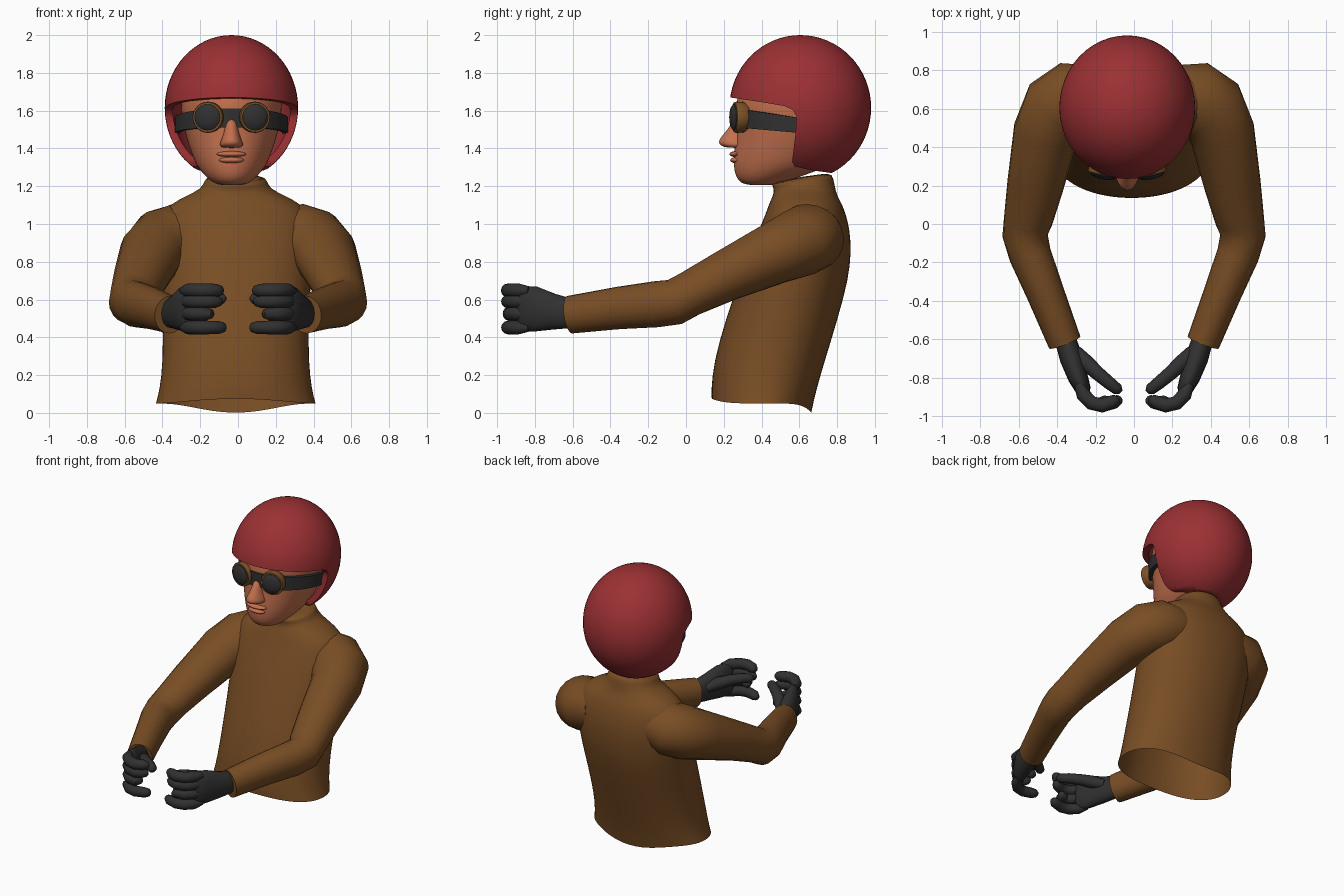
import bpy, bmesh, math
from mathutils import Vector, Matrix

if "Cube" in bpy.data.objects:
    bpy.data.objects.remove(bpy.data.objects["Cube"])

CX = -0.035  # the head sits slightly off centre


def material(name, rgb):
    m = bpy.data.materials.new(name)
    m.diffuse_color = (*rgb, 1)
    m.use_nodes = True
    m.node_tree.nodes["Principled BSDF"].inputs["Base Color"].default_value = m.diffuse_color
    return m


RED = material("helmet red", (0.33, 0.03, 0.034))
BROWN = material("jacket brown", (0.19, 0.075, 0.018))
SKIN = material("skin", (0.54, 0.16, 0.075))
DARK = material("dark grey", (0.03, 0.03, 0.031))
RIM = material("goggle rim brown", (0.21, 0.085, 0.022))


def finish(bm, name, mat, angle=50, subsurf=0):
    bmesh.ops.recalc_face_normals(bm, faces=bm.faces)
    me = bpy.data.meshes.new(name)
    bm.to_mesh(me)
    bm.free()
    me.materials.append(mat)
    me.shade_smooth()
    me.set_sharp_from_angle(angle=math.radians(angle))
    ob = bpy.data.objects.new(name, me)
    bpy.context.collection.objects.link(ob)
    if subsurf:
        ob.modifiers.new("smooth", 'SUBSURF').levels = subsurf
        ob.modifiers["smooth"].render_levels = subsurf
    return ob


def skin_rings(bm, rings, cap_start=True, cap_end=True):
    vs = [[bm.verts.new(p) for p in r] for r in rings]
    n = len(vs[0])
    for a, b in zip(vs, vs[1:]):
        for i in range(n):
            j = (i + 1) % n
            bm.faces.new((a[i], a[j], b[j], b[i]))
    if cap_start:
        bm.faces.new(vs[0][::-1])
    if cap_end:
        bm.faces.new(vs[-1])


def oval(z, front, back, w, cx, n=32, power=1.0):
    # horizontal ring given by its front, back and half width
    out = []
    for i in range(n):
        a = 2 * math.pi * i / n
        c, s = math.cos(a), math.sin(a)
        x = math.copysign(abs(c) ** power, c) * w
        y = (front + back) / 2 + math.copysign(abs(s) ** power, s) * (back - front) / 2
        out.append(Vector((cx + x, y, z)))
    return out


def tube(bm, pts, n=16):
    # pts: (x, y, z, horizontal radius, vertical radius)
    P = [Vector(p[:3]) for p in pts]
    rings = []
    for i, p in enumerate(pts):
        t = Vector((0, 0, 0))
        if i:
            t += (P[i] - P[i - 1]).normalized()
        if i < len(P) - 1:
            t += (P[i + 1] - P[i]).normalized()
        t.normalize()
        side = t.cross(Vector((0, 0, 1))).normalized()
        up = side.cross(t)
        rings.append([P[i] + side * p[3] * math.cos(2 * math.pi * k / n)
                      + up * p[4] * math.sin(2 * math.pi * k / n) for k in range(n)])
    skin_rings(bm, rings)


def ball(bm, loc, r, u=24, v=14):
    bmesh.ops.create_uvsphere(bm, u_segments=u, v_segments=v, radius=1,
                              matrix=Matrix.Translation(loc) @ Matrix.Diagonal((*r, 1)))


# Jacket body with open wavy hem and slanted collar
body = [(.05, .135, .665, .425), (.12, .132, .69, .405), (.27, .145, .735, .387),
        (.5, .21, .805, .388), (.7, .28, .86, .40), (.85, .335, .877, .41),
        (.97, .385, .868, .41), (1.05, .42, .848, .395), (1.11, .44, .825, .34),
        (1.15, .46, .80, .26), (1.185, .465, .79, .185), (1.22, .458, .78, .167),
        (1.25, .45, .77, .16)]
rings = [oval(*r, -.012, power=.93) for r in body]
for i, p in enumerate(rings[0]):
    s = math.sin(2 * math.pi * i / 32)
    p.z += -.05 * s ** 6 if s > 0 else .025 * abs(s) ** 4
for k, tilt in ((-3, .05), (-2, .12), (-1, .2)):
    for p in rings[k]:
        p.z += tilt * (p.y - .61)
bm = bmesh.new()
skin_rings(bm, rings, cap_start=False)
finish(bm, "jacket_body", BROWN, 60, 1)

# Sleeves and gloves
for side, s in (("left", 1), ("right", -1)):
    bm = bmesh.new()
    sleeve = [(.20, .68, .95, .15, .15), (.31, .655, .93, .195, .18), (.40, .60, .90, .19, .182),
              (.46, .47, .845, .17, .165), (.513, .2, .72, .147, .135), (.55, .02, .63, .127, .12),
              (.566, -.06, .587, .118, .122), (.54, -.16, .575, .11, .122),
              (.46, -.36, .555, .098, .112), (.36, -.615, .52, .087, .1)]
    tube(bm, [(p[0] * s, *p[1:]) for p in sleeve], 20)
    finish(bm, side + "_sleeve", BROWN, 60)

    bm = bmesh.new()
    palm = [(.36, -.59, .525, .055, .075), (.325, -.70, .535, .06, .095),
            (.29, -.80, .55, .052, .12), (.262, -.865, .55, .04, .118), (.25, -.89, .55, .02, .09)]
    tube(bm, [(p[0] * s, *p[1:]) for p in palm])
    for z, r, reach in ((.648, .037, .0), (.59, .036, .005), (.525, .035, .05), (.452, .036, -.015)):
        path = [(.29, -.83, .6), (.265, -.885, 1), (.22, -.93, 1), (.165, -.943, 1),
                (.115 + reach, -.925, .95), (.09 + reach, -.91, .7), (.08 + reach, -.903, .25)]
        tube(bm, [(x * s, y, z, r * k, r * k) for x, y, k in path], 12)
    thumb = [(.30, -.66, .55, .03), (.25, -.72, .575, .042), (.19, -.775, .595, .037),
             (.13, -.825, .605, .034), (.085, -.86, .605, .03), (.068, -.875, .605, .012)]
    tube(bm, [(x * s, y, z, r, r) for x, y, z, r in thumb], 12)
    finish(bm, side + "_glove", DARK, 70)

# Head with nose and lips
head = [(1.205, .33, .48, .06), (1.217, .29, .52, .095), (1.25, .262, .6, .135),
        (1.30, .252, .75, .18), (1.36, .25, .82, .207), (1.44, .262, .86, .235),
        (1.52, .27, .88, .255), (1.60, .262, .9, .268), (1.70, .27, .9, .27),
        (1.80, .34, .86, .23), (1.88, .46, .74, .13)]
bm = bmesh.new()
skin_rings(bm, [oval(*r, CX) for r in head])
finish(bm, "head", SKIN, 60, 1)

nose = [(1.57, .262, .34, .028), (1.50, .22, .34, .036), (1.46, .182, .35, .048),
        (1.435, .168, .36, .06), (1.415, .18, .36, .065), (1.402, .215, .35, .05)]
bm = bmesh.new()
skin_rings(bm, [oval(*r, CX, 16) for r in nose])
finish(bm, "nose", SKIN, 70, 1)

bm = bmesh.new()
ball(bm, (CX, .265, 1.37), (.078, .035, .016))
ball(bm, (CX, .268, 1.338), (.066, .034, .017))
finish(bm, "lips", SKIN)

# Open-face helmet: hollow ball cut by a side profile
bm = bmesh.new()
C = Vector((CX, .605, 1.615))
ball(bm, C, (.353, .375, .385), 48, 32)
helmet = finish(bm, "helmet", RED, 40)
shell = helmet.modifiers.new("shell", 'SOLIDIFY')
shell.thickness = .04
profile = [(0, 1.68), (.22, 1.672), (.40, 1.645), (.52, 1.625), (.565, 1.605), (.585, 1.57),
           (.58, 1.48), (.562, 1.33), (.575, 1.305), (.66, 1.285), (.77, 1.27), (1.1, 1.25),
           (1.1, 1.0), (0, 1.0)]
bm = bmesh.new()
skin_rings(bm, [[Vector((x, y, z)) for y, z in profile] for x in (-1, 1)])
cutter = finish(bm, "helmet_cutter", RED)
cutter.hide_render = True
cut = helmet.modifiers.new("opening", 'BOOLEAN')
cut.operation, cut.solver, cut.object = 'DIFFERENCE', 'EXACT', cutter
bpy.context.view_layer.objects.active = helmet
helmet.select_set(True)
for m in ("shell", "opening"):
    bpy.ops.object.modifier_apply(modifier=m)
bpy.data.objects.remove(cutter)
helmet.data.set_sharp_from_angle(angle=math.radians(40))

# Goggle strap around the face
bm = bmesh.new()
rings = []
for i in range(33):
    a = math.pi * (1.0 + i / 32) + math.copysign(.08, i - 16) * (abs(i - 16) / 16)
    c, s = math.cos(a), math.sin(a)
    y = .6 + .335 * s
    zc = 1.562 - .04 * (y - .265) / .335
    h = .05 - .01 * (y - .265) / .335
    rings.append([Vector((CX + (.295 + d) * c, .6 + (.335 + d) * s, zc + e * h))
                  for d, e in ((-.025, -1), (.005, -1), (.005, 1), (-.025, 1))])
skin_rings(bm, rings)
finish(bm, "goggle_strap", DARK, 35)

# Goggle rims and lenses, turned slightly outward
for side, s in (("left", 1), ("right", -1)):
    place = (Matrix.Translation((CX + s * .12, .285, 1.565))
             @ Matrix.Rotation(s * math.radians(12), 4, 'Z')
             @ Matrix.Rotation(math.radians(90), 4, 'X'))
    for name, mat, steps in (
            ("goggle_rim", RIM, [(-.04, .07), (-.02, .08), (.02, .083), (.03, .079), (.03, .068)]),
            ("goggle_lens", DARK, [(.0, .069), (.034, .069), (.045, .055), (.051, .03), (.053, .008)])):
        bm = bmesh.new()
        skin_rings(bm, [[place @ Vector((r * math.cos(k * math.pi / 12),
                                         r * math.sin(k * math.pi / 12), d))
                         for k in range(24)] for d, r in steps])
        finish(bm, side + "_" + name, mat, 40)
